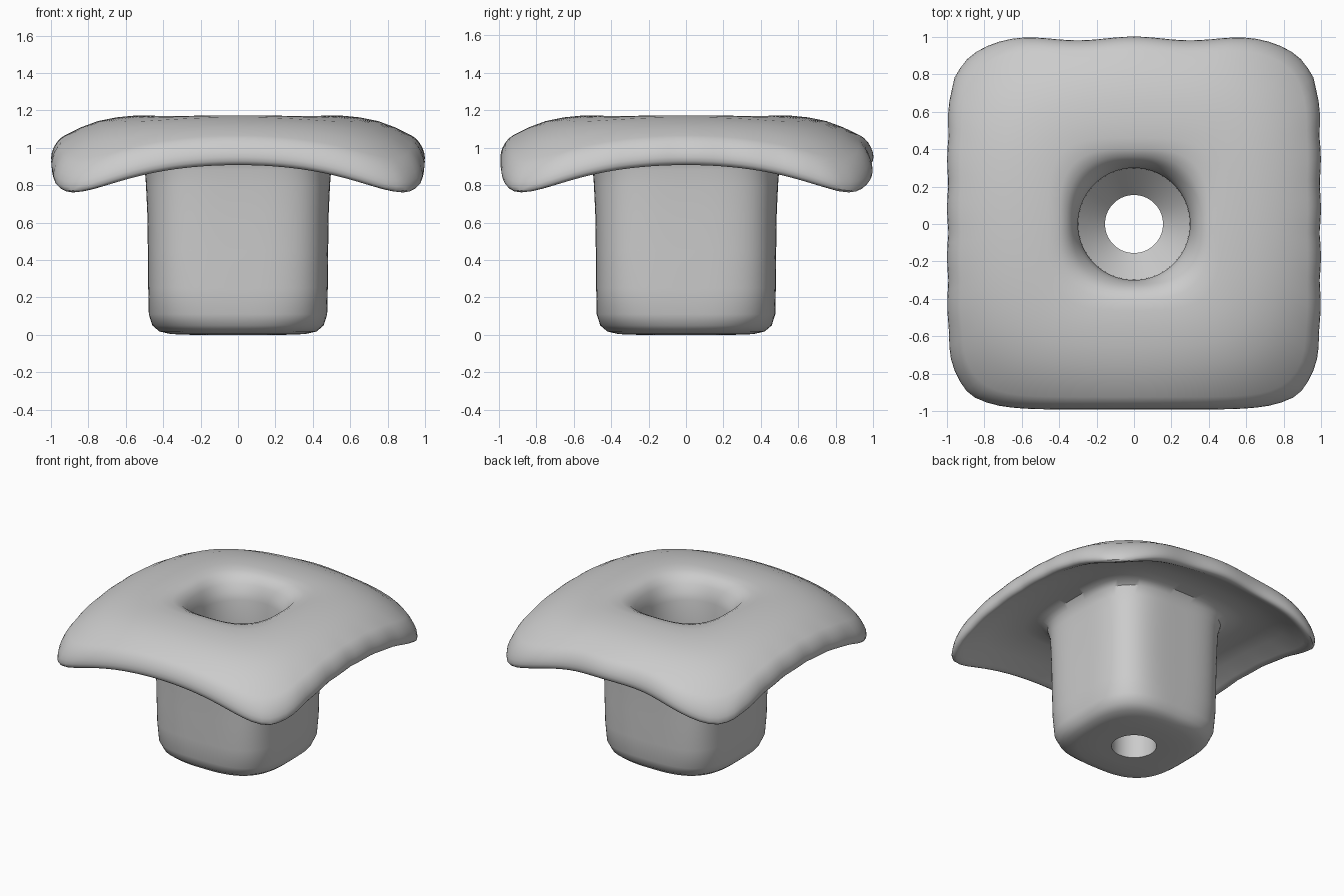
import bpy, bmesh, math

if "Cube" in bpy.data.objects:
    bpy.data.objects.remove(bpy.data.objects["Cube"])

N = 128  # points around each loop


def edge_drop(t):
    # the cap stays flat in the middle and rolls down near its edges
    return 0.155 * abs(t) ** 4.5


def drop(x, y):
    return edge_drop(x) + edge_drop(y) + 0.2 * x * x * y * y


def outline(half, corner, a):
    """Point on a rounded square: corner is the superellipse exponent (2 = circle)."""
    c, s = math.cos(a), math.sin(a)
    r = half / (abs(c) ** corner + abs(s) ** corner) ** (1 / corner)
    return r * c, r * s


# Loops: half width, squareness, height, follow the cap's droop (0 to 1)
body = [
    (0.155, 2, 0.0, 0), (0.25, 2.2, 0.0, 0), (0.36, 2.6, 0.004, 0),
    (0.42, 2.9, 0.018, 0), (0.458, 3.1, 0.05, 0), (0.477, 3.4, 0.11, 0),
    (0.480, 3.7, 0.25, 0), (0.482, 3.8, 0.45, 0), (0.485, 3.8, 0.65, 0),
    (0.492, 3.7, 0.80, 0), (0.498, 3.6, 0.88, 0), (0.51, 3.7, 0.95, 0.5),
    (0.54, 4, 0.99, 1),
]
cap_under = [(0.62, 5, 1.01, 1), (0.72, 5.5, 1.02, 1), (0.82, 6, 1.025, 1)]
cap_rim = []
for i in range(11):
    t = -math.pi / 2 + math.pi * i / 10
    cap_rim.append((0.925 + 0.067 * math.cos(t), 6.5, 1.1 + 0.075 * math.sin(t), 1))
cap_top = [
    (0.84, 6, 1.18, 1), (0.75, 5.5, 1.185, 1), (0.65, 5, 1.185, 1),
    (0.55, 4.5, 1.183, 1), (0.46, 3.8, 1.178, 1), (0.40, 3.2, 1.168, 1),
    (0.36, 2.8, 1.147, 1), (0.33, 2.5, 1.105, 1), (0.31, 2.2, 1.05, 1),
]
# stepped bore: wide socket, sloping seat and narrow through hole
bore = [(0.30, 2, 1.0, 0), (0.298, 2, 0.75, 0), (0.155, 2, 0.60, 0),
        (0.155, 2, 0.25, 0)]
loops = body + cap_under + cap_rim + cap_top + bore

bm = bmesh.new()
rings = []
for half, corner, z, follow in loops:
    ring = []
    for k in range(N):
        x, y = outline(half, corner, 2 * math.pi * k / N)
        h = z - follow * drop(x, y)
        if half > 0.85:
            # gently wavy hem along the back and the two sides
            w = ((half - 0.85) / 0.14)
            if y > 0.8:
                y += 0.010 * w * math.cos(x * 10.5)
            elif abs(x) > 0.8:
                x += math.copysign(0.007 * w * math.cos(y * 12 - 1), x)
        ring.append(bm.verts.new((x, y, h)))
    rings.append(ring)
for i, a in enumerate(rings):
    b = rings[(i + 1) % len(rings)]
    for k in range(N):
        j = (k + 1) % N
        bm.faces.new((a[k], a[j], b[j], b[k]))
bmesh.ops.recalc_face_normals(bm, faces=bm.faces)

mesh = bpy.data.meshes.new("mushroom_plug")
bm.to_mesh(mesh)
bm.free()
plug = bpy.data.objects.new("mushroom_plug", mesh)
bpy.context.collection.objects.link(plug)
bpy.context.view_layer.objects.active = plug
plug.select_set(True)
bpy.ops.object.shade_smooth_by_angle(angle=math.radians(40))
